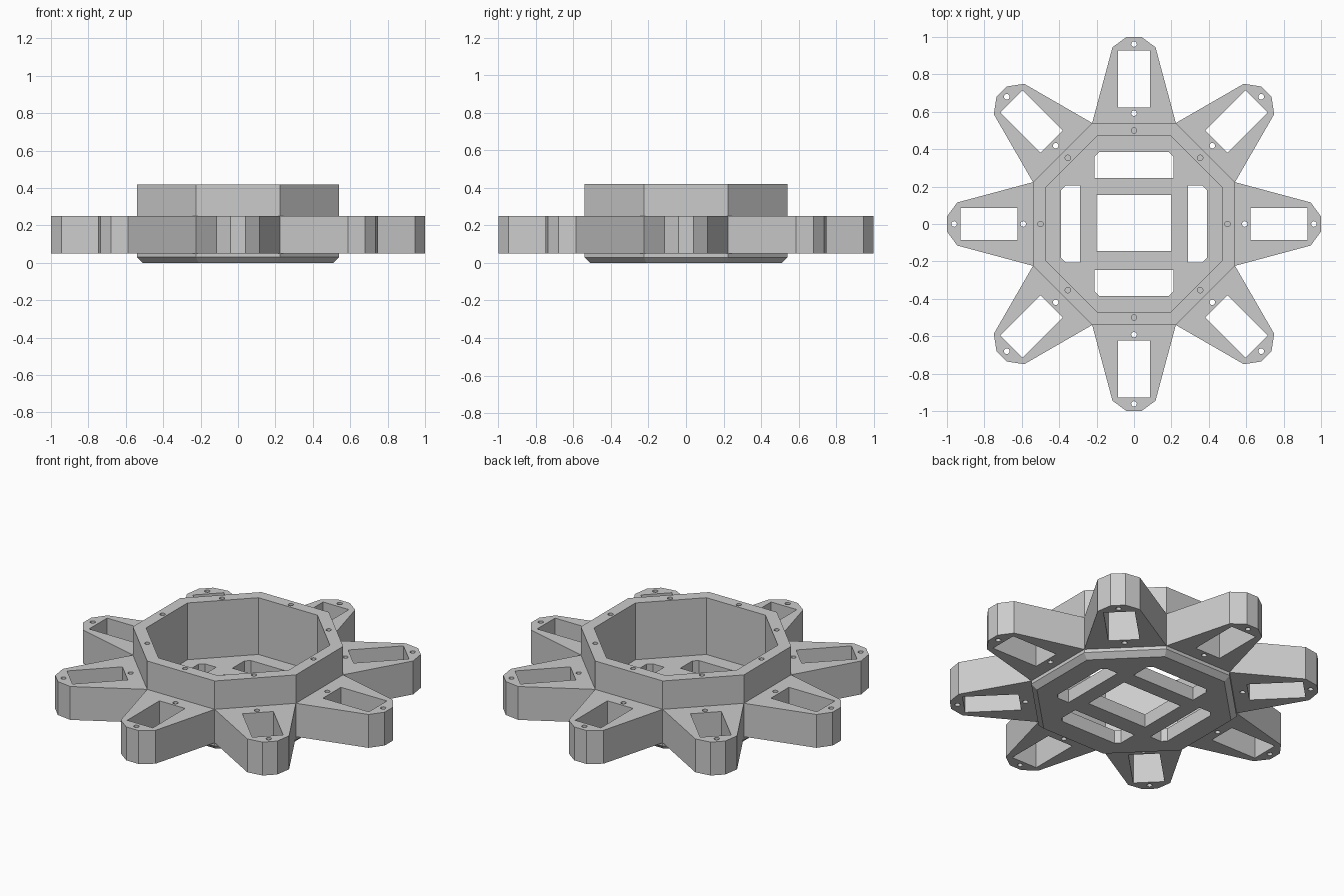
import bpy, bmesh, math
from mathutils import Matrix

if "Cube" in bpy.data.objects:
    bpy.data.objects.remove(bpy.data.objects["Cube"])

grey = bpy.data.materials.new("plain grey")
grey.diffuse_color = (0.6, 0.6, 0.6, 1)
grey.use_nodes = True
grey.node_tree.nodes["Principled BSDF"].inputs["Base Color"].default_value = grey.diffuse_color


def loft(bm, rings):
    """Skin a stack of equal-length rings and cap both ends."""
    vs = [[bm.verts.new(p) for p in r] for r in rings]
    n = len(vs[0])
    for a, b in zip(vs, vs[1:]):
        for i in range(n):
            j = (i + 1) % n
            bm.faces.new((a[i], a[j], b[j], b[i]))
    bm.faces.new(vs[0][::-1])
    bm.faces.new(vs[-1])


def prism(bm, pts, z0, z1):
    loft(bm, [[(x, y, z) for x, y in pts] for z in (z0, z1)])


def finish(bm, name):
    bmesh.ops.recalc_face_normals(bm, faces=bm.faces)
    me = bpy.data.meshes.new(name)
    bm.to_mesh(me)
    bm.free()
    me.materials.append(grey)
    ob = bpy.data.objects.new(name, me)
    bpy.context.collection.objects.link(ob)
    return ob


def cut(ob, bm_cutter):
    """Subtract the cutter, apply, and remove the cutter."""
    c = finish(bm_cutter, "cutter")
    m = ob.modifiers.new("cut", 'BOOLEAN')
    m.operation, m.solver, m.object = 'DIFFERENCE', 'EXACT', c
    dg = bpy.context.evaluated_depsgraph_get()
    me = bpy.data.meshes.new_from_object(ob.evaluated_get(dg))
    ob.modifiers.clear()
    ob.data = me
    bpy.data.objects.remove(c)


def octagon(apothem, z):
    r = apothem / math.cos(math.pi / 8)
    return [(r * math.cos((i + .5) * math.pi / 4),
             r * math.sin((i + .5) * math.pi / 4), z) for i in range(8)]


def circle(cx, cy, r, n=12):
    return [(cx + r * math.cos(i * math.tau / n),
             cy + r * math.sin(i * math.tau / n)) for i in range(n)]


def rect(x0, x1, y0, y1):
    return [(x0, y0), (x1, y0), (x1, y1), (x0, y1)]


# hub: octagonal cup with chamfered underside
bm = bmesh.new()
loft(bm, [octagon(a, z) for a, z in
          ((.51, 0), (.54, .03), (.54, .42), (.472, .42), (.472, .08))])
hub = finish(bm, "hub")

# hub cutouts: centre window, four slots, blind rim screw holes
bm = bmesh.new()
prism(bm, rect(-.2, .2, -.145, .155), -.1, .2)
for k in range(4):
    inner, outer, half = (.29, .39, .207) if k % 2 == 0 else (.247, .385, .21)
    c = .025
    slot = [(inner, -half), (outer - c, -half), (outer, c - half),
            (outer, half - c), (outer - c, half), (inner, half)]
    a = k * math.pi / 2
    ca, sa = math.cos(a), math.sin(a)
    prism(bm, [(x * ca - y * sa, x * sa + y * ca) for x, y in slot], -.1, .2)
for k in range(8):
    a = k * math.pi / 4
    prism(bm, circle(.5 * math.cos(a), .5 * math.sin(a), .015), .3, .5)
cut(hub, bm)

# arm: tapered, with a rectangular window and two through screw holes
w = .54 * math.tan(math.pi / 8)
bm = bmesh.new()
prism(bm, [(.54, -w), (.945, -.115), (1, -.04),
           (1, .04), (.945, .115), (.54, w)], .05, .25)
arm = finish(bm, "arm_1")
bm = bmesh.new()
prism(bm, rect(.622, .927, -.085, .085), 0, .3)
for x in (.592, .962):
    prism(bm, circle(x, 0, .015), 0, .3)
cut(arm, bm)

# remaining arms around the hub
for k in range(1, 8):
    ob = bpy.data.objects.new(f"arm_{k + 1}", arm.data)
    ob.matrix_world = Matrix.Rotation(k * math.pi / 4, 4, 'Z')
    bpy.context.collection.objects.link(ob)
